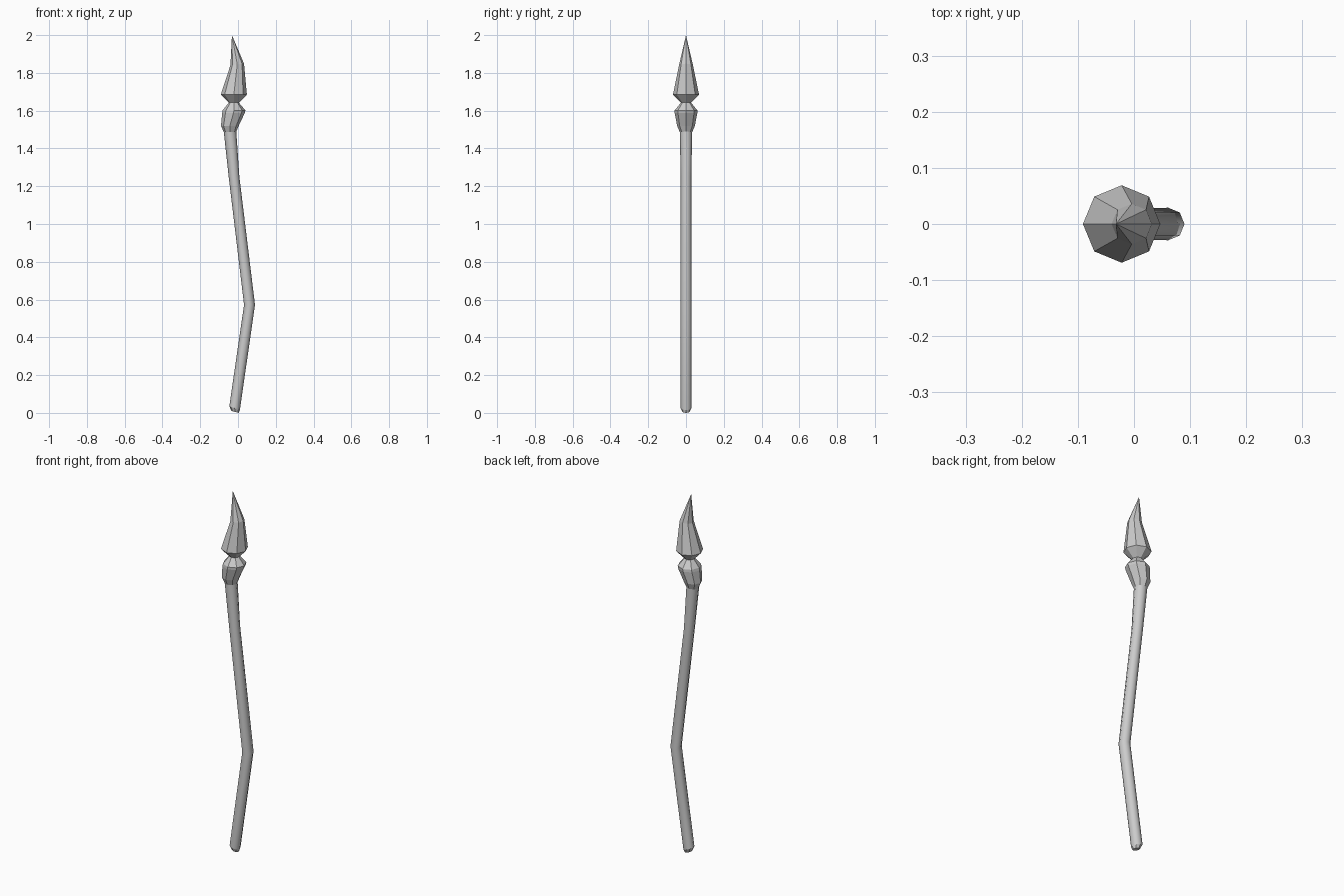
import bpy, bmesh, math

if "Cube" in bpy.data.objects:
    bpy.data.objects.remove(bpy.data.objects["Cube"])

SIDES = 8


def loft(name, rings, tip=None, caps=(True, True), smooth=False):
    """Octagonal loft through rings of (centre x, centre z, radius, x tilt)."""
    bm = bmesh.new()
    loops = []
    for cx, cz, r, tilt in rings:
        loop = []
        for i in range(SIDES):
            a = 2 * math.pi * i / SIDES
            dx = r * math.cos(a)
            loop.append(bm.verts.new((cx + dx, r * math.sin(a), cz + tilt * dx)))
        loops.append(loop)
    for lo, hi in zip(loops, loops[1:]):
        for i in range(SIDES):
            j = (i + 1) % SIDES
            bm.faces.new((lo[i], lo[j], hi[j], hi[i]))
    if caps[0]:
        bm.faces.new(loops[0][::-1])
    if tip:
        apex = bm.verts.new((tip[0], 0, tip[1]))
        for i in range(SIDES):
            bm.faces.new((loops[-1][i], loops[-1][(i + 1) % SIDES], apex))
    elif caps[1]:
        bm.faces.new(loops[-1])
    for f in bm.faces:
        f.smooth = smooth and len(f.verts) == 4
    mesh = bpy.data.meshes.new(name)
    bm.to_mesh(mesh)
    bm.free()
    obj = bpy.data.objects.new(name, mesh)
    bpy.context.collection.objects.link(obj)
    return obj


# Crooked shaft, bent near its lower third
loft("shaft", [
    (-0.018, 0.025, 0.028, -0.35),
    (0.061, 0.572, 0.029, 0.0),
    (-0.021, 1.25, 0.028, 0.1),
    (-0.042, 1.487, 0.033, 0.05),
], caps=(False, False), smooth=True)

# Chamfered butt end
loft("butt_end", [
    (-0.015, 0.005, 0.019, -0.25),
    (-0.018, 0.025, 0.028, -0.35),
], caps=(True, False))

# Flared collar and narrow neck under the head
loft("collar", [
    (-0.042, 1.487, 0.033, 0.05),
    (-0.043, 1.52, 0.047, 0.0),
    (-0.024, 1.588, 0.060, 0.0),
    (-0.021, 1.602, 0.060, 0.0),
    (-0.022, 1.642, 0.027, 0.0),
], caps=(False, False))

# Flame-shaped spear head with a swayed tip
loft("spear_head", [
    (-0.022, 1.642, 0.027, 0.0),
    (-0.022, 1.685, 0.069, 0.0),
    (-0.004, 1.845, 0.036, 0.1),
], tip=(-0.032, 2.0), caps=(False, False))
